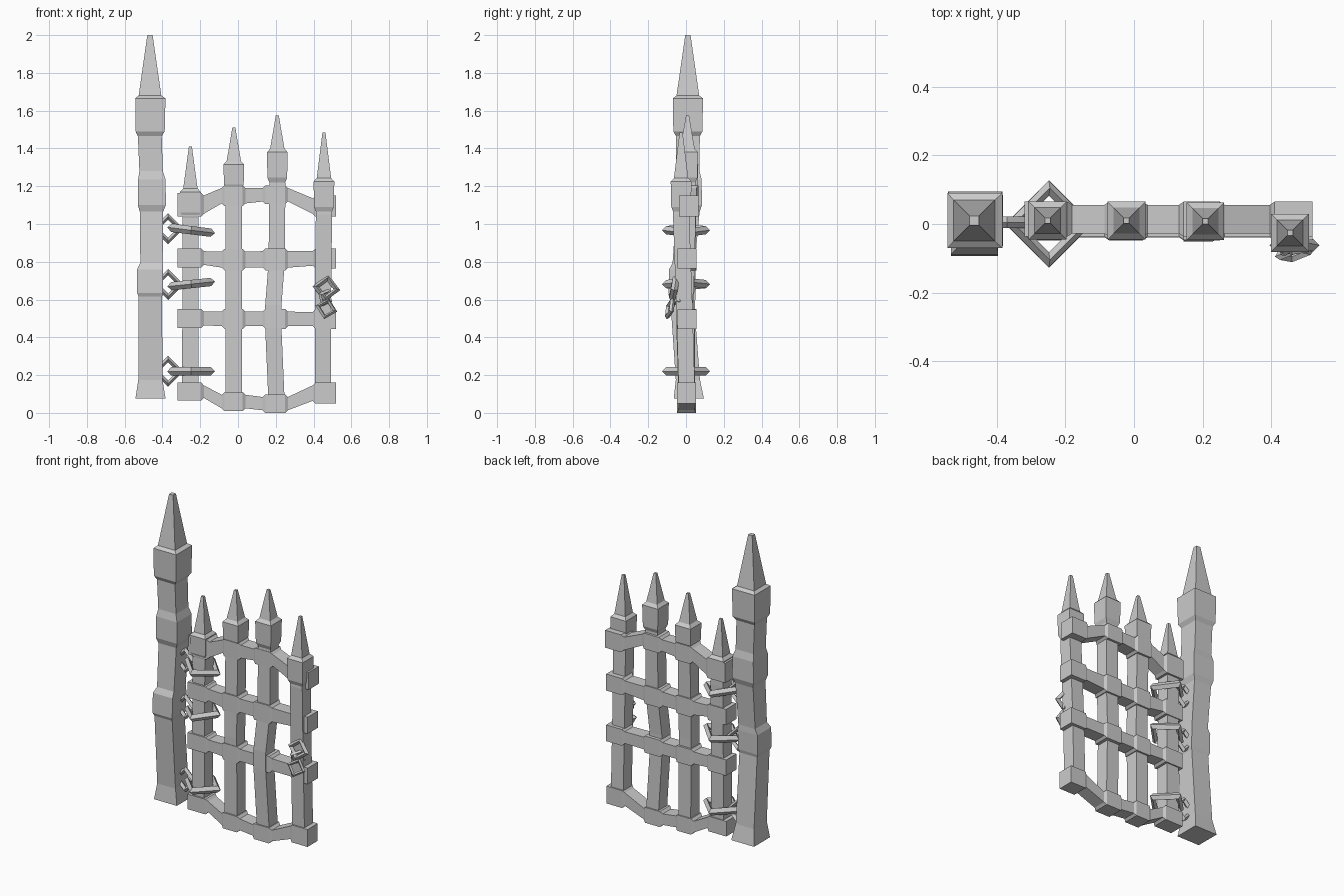
import bpy, math
from mathutils import Matrix, Vector, Euler


def make(name, verts, faces):
    me = bpy.data.meshes.new(name)
    me.from_pydata(verts, [], faces)
    me.update()
    ob = bpy.data.objects.new(name, me)
    bpy.context.collection.objects.link(ob)
    return ob


def loft(name, rings):
    """Skin a list of equal-length vertex rings and cap both ends."""
    n = len(rings[0])
    verts = [v for r in rings for v in r]
    faces = [(i * n + j, i * n + (j + 1) % n, (i + 1) * n + (j + 1) % n, (i + 1) * n + j)
             for i in range(len(rings) - 1) for j in range(n)]
    last = (len(rings) - 1) * n
    faces += [tuple(reversed(range(n))), tuple(range(last, last + n))]
    return make(name, verts, faces)


CORNERS = [(-1, -1), (1, -1), (1, 1), (-1, 1)]


def upright(name, secs):
    """Square bar; each section is (z, centre x, centre y, half width)."""
    return loft(name, [[(x + a * h, y + b * h, z) for a, b in CORNERS] for z, x, y, h in secs])


def link(name, loc, rot, major, minor):
    """Four-sided ring with a diamond cross-section."""
    m = Matrix.Translation(loc) @ Euler([math.radians(r) for r in rot]).to_matrix().to_4x4()
    verts, faces = [], []
    for i in range(4):
        a = i * math.pi / 2
        for j in range(4):
            b = j * math.pi / 2
            r = major + minor * math.cos(b)
            verts.append(m @ Vector((r * math.cos(a), r * math.sin(a), minor * math.sin(b))))
            i2, j2 = (i + 1) % 4, (j + 1) % 4
            faces.append((i * 4 + j, i2 * 4 + j, i2 * 4 + j2, i * 4 + j2))
    return make(name, verts, faces)


# Tall hinge post with swollen bands and a spire
upright("hinge_post", [
    (0.075, -0.463, 0.015, 0.08), (0.175, -0.464, 0.01, 0.064), (0.615, -0.464, -0.022, 0.062),
    (0.635, -0.465, -0.024, 0.069), (0.76, -0.465, -0.02, 0.069), (0.795, -0.458, -0.012, 0.059),
    (1.065, -0.458, 0.01, 0.062), (1.10, -0.456, 0.01, 0.074), (1.235, -0.456, 0.01, 0.073),
    (1.28, -0.46, 0.01, 0.062), (1.465, -0.467, 0.01, 0.063), (1.49, -0.465, 0.01, 0.077),
    (1.665, -0.464, 0.01, 0.08), (1.68, -0.466, 0.01, 0.06), (2.0, -0.466, 0.01, 0.014)])

# Pickets: shaft points (z, x, y), then head bottom z, head top z, tip z
pickets = [
    ([(0.09, -0.253, 0.005), (0.5, -0.252, 0.005), (1.0, -0.252, 0.01)], 1.06, 1.17, 1.41),
    ([(0.04, -0.023, 0.005), (0.6, -0.023, 0.0), (1.15, -0.022, 0.01)], 1.21, 1.315, 1.51),
    ([(0.04, 0.205, 0.005), (0.45, 0.187, -0.008), (0.57, 0.187, -0.008),
      (0.8, 0.205, 0.005), (1.2, 0.208, 0.008)], 1.245, 1.38, 1.575),
    ([(0.1, 0.45, 0.005), (0.6, 0.45, -0.01), (1.05, 0.455, -0.026)], 1.09, 1.225, 1.485)]
for shaft, z0, z1, tip in pickets:
    x, y = shaft[-1][1:]
    secs = [(z, px, py, 0.043) for z, px, py in shaft]
    secs += [(z0 - 0.025, x, y, 0.042), (z0, x, y, 0.052), (z1, x, y, 0.055),
             (z1 + 0.018, x, y, 0.038), (tip, x, y, 0.008)]
    upright("picket", secs)

# Rails: (x, bottom z, top z) of the collar on each picket; bars between are thinner
rails = [
    ("bottom_rail", 0.003, [(0.065, 0.16), (0.01, 0.11), (0.0, 0.098), (0.05, 0.16)]),
    ("lower_rail", 0.005, [(0.45, 0.55), (0.445, 0.55), (0.445, 0.55), (0.445, 0.548)]),
    ("upper_rail", 0.005, [(0.77, 0.87), (0.755, 0.868), (0.755, 0.87), (0.765, 0.87)]),
    ("top_rail", 0.014, [(1.04, 1.165), (1.095, 1.205), (1.105, 1.205), (1.04, 1.15)])]
spans = [(-0.32, -0.195), (-0.072, 0.025), (0.145, 0.25), (0.41, 0.52)]
for name, y, zs in rails:
    secs = []
    for k, ((xa, xb), (lo, hi)) in enumerate(zip(spans, zs)):
        if k > 0:
            secs.append((xa - 0.014, lo + 0.014, hi - 0.014, 0.042))
        secs += [(xa, lo, hi, 0.051), (xb, lo, hi, 0.051)]
        if k < 3:
            secs.append((xb + 0.014, lo + 0.014, hi - 0.014, 0.042))
    loft(name, [[(x, y + a * h, hi if b > 0 else lo) for a, b in CORNERS]
                for x, lo, hi, h in secs])

# Hinges: a flat ring round the first picket, linked to an upright ring on the post
for zb, tilt, zs in [(0.967, 7, 0.975), (0.682, -6, 0.68), (0.22, 0, 0.22)]:
    link("hinge_ring", (-0.248, 0.0, zb), (0, tilt, 0), 0.105, 0.022)
    link("post_ring", (-0.37, 0.005, zs), (90, 0, 0), 0.065, 0.017)

# Latch chain on the last picket
link("latch_ring", (0.468, -0.062, 0.66), (80, 8, 0), 0.056, 0.018)
link("latch_link", (0.462, -0.06, 0.61), (95, 25, 40), 0.04, 0.012)
link("latch_drop", (0.468, -0.085, 0.552), (75, 15, 10), 0.047, 0.013)
